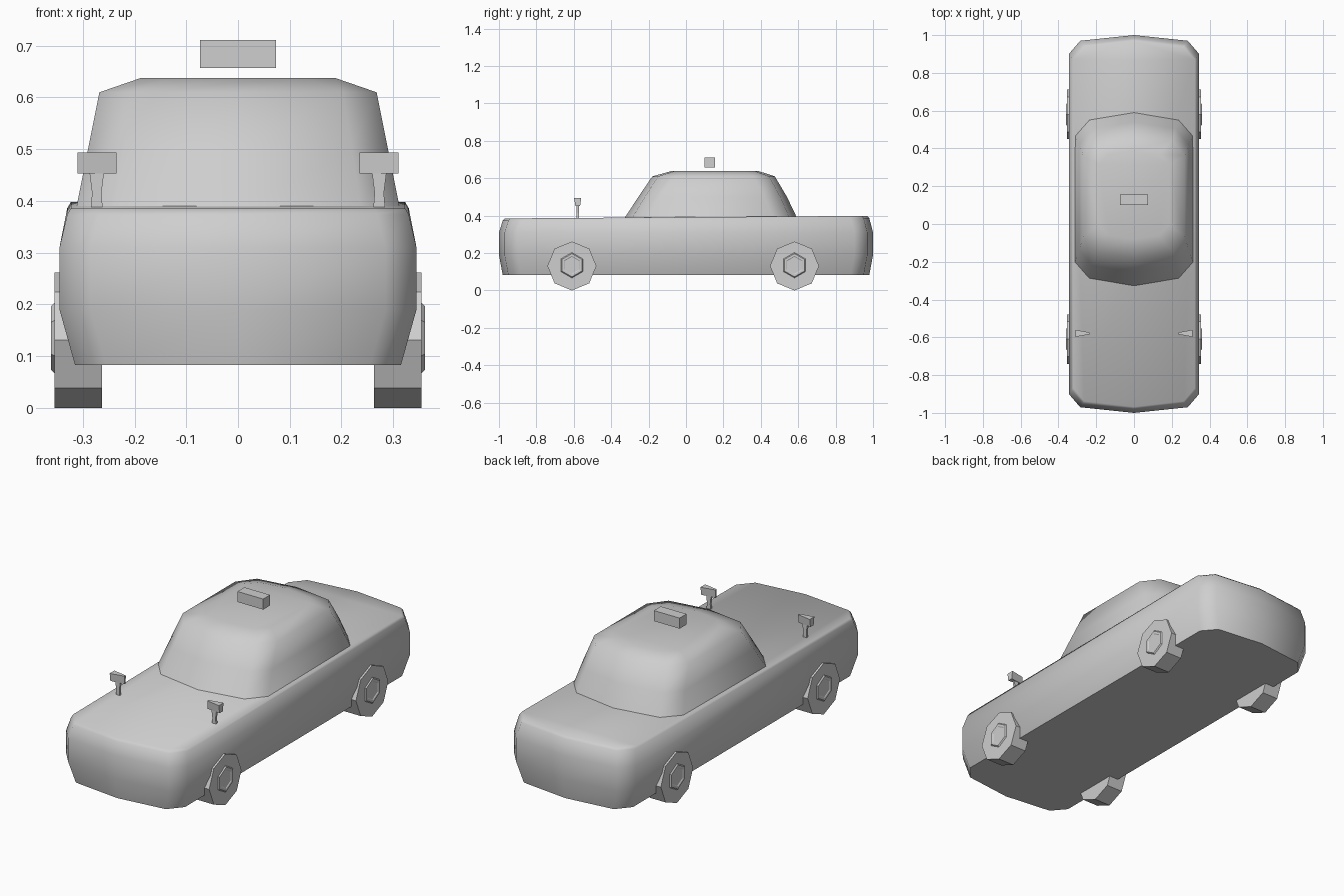
import bpy, bmesh, math
from mathutils import Matrix

cube = bpy.data.objects.get("Cube")
if cube:
    bpy.data.objects.remove(cube, do_unlink=True)

grey = bpy.data.materials.new("light grey")
grey.use_nodes = True
grey.diffuse_color = (0.62, 0.62, 0.62, 1)
grey.node_tree.nodes["Principled BSDF"].inputs["Base Color"].default_value = (0.62, 0.62, 0.62, 1)


def finish(name, bm, smooth=None):
    bmesh.ops.recalc_face_normals(bm, faces=bm.faces[:])
    mesh = bpy.data.meshes.new(name)
    bm.to_mesh(mesh)
    bm.free()
    mesh.materials.append(grey)
    ob = bpy.data.objects.new(name, mesh)
    bpy.context.collection.objects.link(ob)
    if smooth:
        bpy.ops.object.select_all(action='DESELECT')
        ob.select_set(True)
        bpy.context.view_layer.objects.active = ob
        bpy.ops.object.shade_smooth_by_angle(angle=math.radians(smooth))
    return ob


def outline(half, front, back, z, cut_x, cut_y, bow, slope=0):
    """Chamfered plan outline with bowed ends, optionally tilted along y."""
    side = [(half - cut_x, front + bow), (half, front + cut_y),
            (half, back - cut_y), (half - cut_x, back - bow)]
    pts = [(0, front)] + side + [(0, back)] + [(-x, y) for x, y in reversed(side)]
    return [(x, y, z + slope * y) for x, y in pts]


def loft(name, rings, smooth=None):
    """Skin a stack of equal rings and cap both ends."""
    bm = bmesh.new()
    loops = [[bm.verts.new(p) for p in ring] for ring in rings]
    n = len(loops[0])
    for a, b in zip(loops, loops[1:]):
        for i in range(n):
            j = (i + 1) % n
            bm.faces.new((a[i], a[j], b[j], b[i]))
    bm.faces.new(loops[0])
    bm.faces.new(loops[-1])
    return finish(name, bm, smooth)


def box(name, size, centre):
    bm = bmesh.new()
    bmesh.ops.create_cube(bm, size=1, matrix=Matrix.Translation(centre) @ Matrix.Diagonal((*size, 1)))
    return finish(name, bm)


def ring_x(x, y, z, radius, sides):
    """Regular polygon facing along x, with a corner at the top."""
    angles = [math.tau * i / sides for i in range(sides)]
    return [(x, y + radius * math.sin(a), z + radius * math.cos(a)) for a in angles]


# Lower body: bulging sides, long flat deck
loft("body", [
    outline(0.315, -0.98, 0.98, 0.083, 0.06, 0.10, 0.03),
    outline(0.345, -1.0, 1.0, 0.19, 0.06, 0.10, 0.03),
    outline(0.345, -1.0, 1.0, 0.31, 0.06, 0.10, 0.03),
    outline(0.33, -0.98, 0.98, 0.38, 0.06, 0.10, 0.03, 0.007),
    outline(0.323, -0.968, 0.968, 0.392, 0.06, 0.10, 0.03, 0.007),
], 50)

# Cabin with a bevelled roof
loft("cabin", [
    outline(0.313, -0.33, 0.595, 0.385, 0.075, 0.125, 0.04),
    outline(0.29, -0.255, 0.54, 0.50, 0.07, 0.12, 0.035),
    outline(0.268, -0.18, 0.475, 0.61, 0.065, 0.115, 0.03),
    outline(0.187, -0.08, 0.39, 0.638, 0.055, 0.075, 0.02),
], 50)

# Sign hovering over the roof
box("roof_sign", (0.146, 0.056, 0.054), (0, 0.128, 0.684))

for side, s in (("left", 1), ("right", -1)):
    # Octagonal wheels with six-sided hubs
    for end, y in (("front", -0.61), ("rear", 0.58)):
        loft(f"{end}_{side}_wheel", [ring_x(s * x, y, 0.131, 0.131, 8) for x in (0.263, 0.355)])
        loft(f"{end}_{side}_hub", [
            ring_x(s * x, y, 0.135, r, 6)
            for x, r in ((0.35, 0.073), (0.361, 0.062), (0.361, 0.05), (0.358, 0.045))])

    # Wedge-shaped wing mirror: narrow towards the middle, tapering downwards
    def mirror_ring(x, top, bottom):
        y = -0.579
        return [(s * x, y - top, 0.494), (s * x, y + top, 0.494),
                (s * x, y + bottom, 0.453), (s * x, y - bottom, 0.453)]
    loft(f"{side}_mirror", [mirror_ring(0.235, 0.005, 0.004), mirror_ring(0.31, 0.019, 0.013)])

    # Mirror stem, pinched in the middle
    loft(f"{side}_mirror_stem", [
        [(s * (0.273 + dx * w), -0.579 + dy * 0.006, z)
         for dx, dy in ((-1, -1), (1, -1), (1, 1), (-1, 1))]
        for z, w in ((0.38, 0.012), (0.415, 0.009), (0.455, 0.014))])
